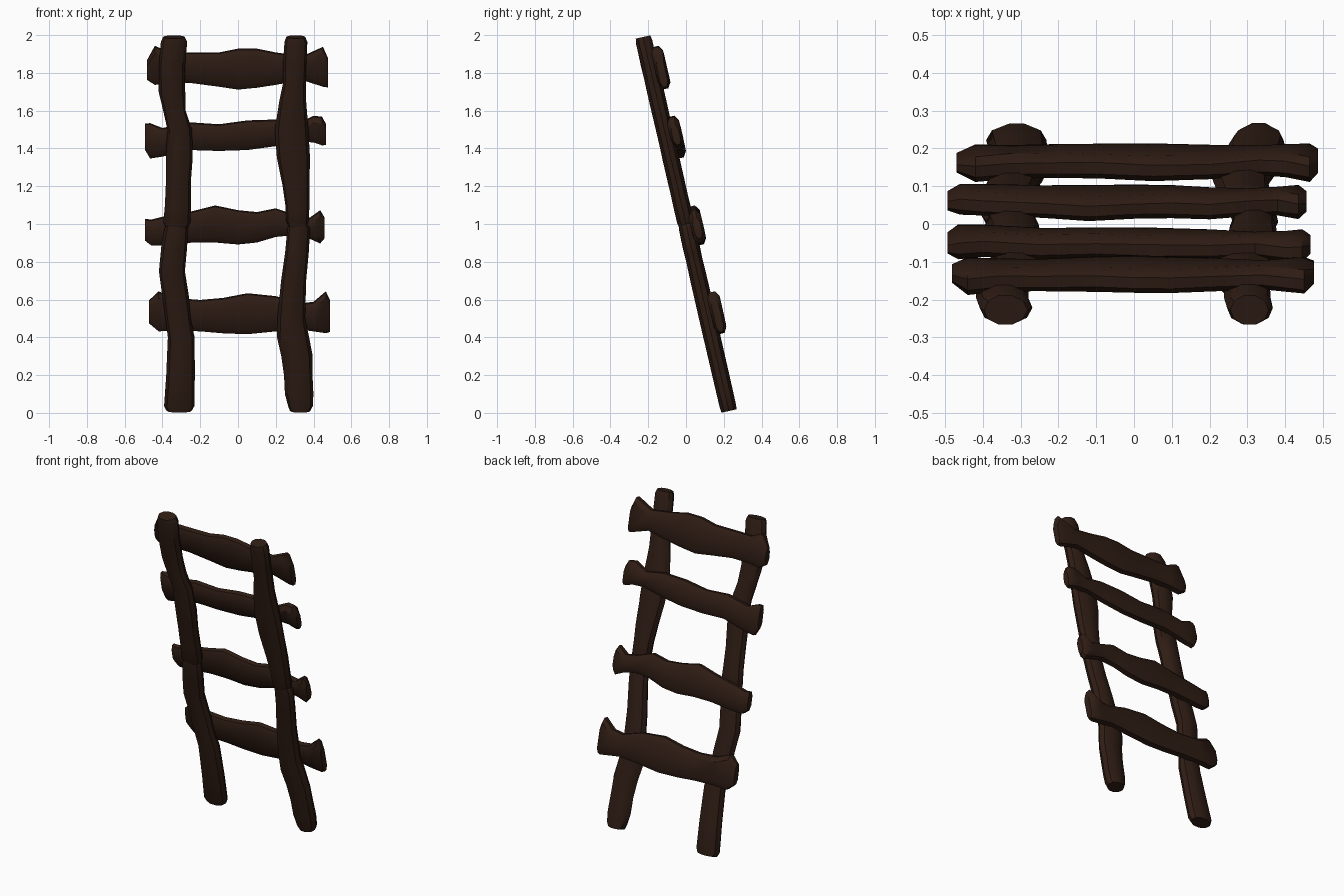
import bpy, bmesh, math, random
from mathutils import Vector

random.seed(4)
LEAN = 0.23                                   # y shift per unit of height
UP = Vector((0, -LEAN, 1)).normalized()       # along the ladder
BACK = Vector((0, 1, LEAN)).normalized()      # out of the ladder, towards +y

wood = bpy.data.materials.new("dark_wood")
wood.diffuse_color = (0.028, 0.012, 0.007, 1)


def place(x, z, d):
    """Point at x and height z on the leaning plane, pushed d backwards."""
    return Vector((x, -LEAN * (z - 1), z)) + BACK * d


def loft(name, rings):
    """Skin a list of closed rings and cap both ends."""
    bm = bmesh.new()
    rows = [[bm.verts.new(p) for p in ring] for ring in rings]
    n = len(rows[0])
    for a, b in zip(rows, rows[1:]):
        for i in range(n):
            bm.faces.new((a[i], a[(i + 1) % n], b[(i + 1) % n], b[i]))
    bm.faces.new(rows[0][::-1])
    bm.faces.new(rows[-1])
    bmesh.ops.recalc_face_normals(bm, faces=bm.faces)
    me = bpy.data.meshes.new(name)
    bm.to_mesh(me)
    bm.free()
    me.materials.append(wood)
    ob = bpy.data.objects.new(name, me)
    bpy.context.collection.objects.link(ob)
    bpy.ops.object.select_all(action='DESELECT')
    ob.select_set(True)
    bpy.context.view_layer.objects.active = ob
    bpy.ops.object.shade_smooth_by_angle(angle=math.radians(35))


def rail(name, outline):
    """Rough log: outline rows are (z, left x, right x)."""
    z0, z1 = outline[0][0], outline[-1][0]
    # extra narrower rings round off both ends
    rows = [(z, l, r, 1) for z, l, r in outline]
    rows[0] = (z0 + 0.025, *outline[0][1:], 1)
    rows[-1] = (z1 - 0.025, *outline[-1][1:], 1)
    rows = [(z0, *outline[0][1:], 0.82)] + rows + [(z1, *outline[-1][1:], 0.82)]
    rings = []
    for z, l, r, k in rows:
        c, w = (l + r) / 2, (r - l) / 2 * k
        t = (0.046 + random.uniform(-0.002, 0.002)) * (k + 1) / 2
        ring = []
        for i in range(10):
            a = math.tau * i / 10
            j = random.uniform(0.97, 1.03)
            ring.append(place(c + w * math.cos(a) * j, z, t * math.sin(a)))
        rings.append(ring)
    loft(name, rings)


def rung(name, outline):
    """Wavy plank behind the rails: outline rows are (x, top z, bottom z)."""
    rings = []
    last = len(outline) - 1
    for i, (x, top, bot) in enumerate(outline):
        h = 0.02 if i in (0, last) else 0.033
        mid = 0.054
        zo = BACK.z * mid
        e, b = 0.028, h * 0.45
        top, bot = top - zo - 0.005, bot - zo + 0.005
        section = [(top, -b), (top, b), (top - e, h), (bot + e, h),
                   (bot, b), (bot, -b), (bot + e, -h), (top - e, -h)]
        rings.append([place(x, z, mid + d + random.uniform(-0.0015, 0.0015))
                      for z, d in section])
    loft(name, rings)


# Side rails, each of two rough logs meeting at mid height
rail("left_rail_lower", [
    (0.01, -0.39, -0.23), (0.2, -0.38, -0.23), (0.4, -0.37, -0.23),
    (0.5, -0.385, -0.25), (0.62, -0.40, -0.26), (0.75, -0.42, -0.28),
    (0.88, -0.405, -0.27), (1.0, -0.39, -0.265)])
rail("left_rail_upper", [
    (0.985, -0.395, -0.25), (1.1, -0.385, -0.25), (1.22, -0.38, -0.25),
    (1.35, -0.38, -0.24), (1.5, -0.375, -0.245), (1.6, -0.395, -0.275),
    (1.7, -0.42, -0.28), (1.85, -0.42, -0.28), (1.99, -0.41, -0.27)])
rail("right_rail_lower", [
    (0.01, 0.265, 0.395), (0.1, 0.25, 0.40), (0.2, 0.245, 0.395),
    (0.3, 0.23, 0.395), (0.4, 0.207, 0.375), (0.5, 0.21, 0.357),
    (0.7, 0.23, 0.36), (0.85, 0.25, 0.375), (1.0, 0.26, 0.38)])
rail("right_rail_upper", [
    (0.99, 0.255, 0.375), (1.1, 0.25, 0.378), (1.2, 0.235, 0.38),
    (1.35, 0.208, 0.38), (1.5, 0.197, 0.375), (1.65, 0.22, 0.36),
    (1.75, 0.24, 0.36), (1.85, 0.24, 0.363), (1.99, 0.245, 0.367)])

# Plank rungs, bottom to top
rung("rung_1", [
    (-0.47, 0.60, 0.47), (-0.42, 0.645, 0.43), (-0.33, 0.61, 0.435),
    (-0.2, 0.60, 0.43), (-0.08, 0.61, 0.42), (0.05, 0.635, 0.415),
    (0.2, 0.62, 0.43), (0.33, 0.58, 0.44), (0.40, 0.59, 0.43),
    (0.465, 0.645, 0.42), (0.487, 0.60, 0.425)])
rung("rung_2", [
    (-0.493, 1.03, 0.91), (-0.46, 1.025, 0.885), (-0.40, 1.04, 0.885),
    (-0.24, 1.07, 0.90), (-0.12, 1.10, 0.90), (0, 1.075, 0.89),
    (0.1, 1.065, 0.90), (0.2, 1.085, 0.93), (0.3, 1.05, 0.94),
    (0.38, 1.035, 0.92), (0.435, 1.075, 0.895), (0.457, 1.04, 0.92)])
rung("rung_3", [
    (-0.493, 1.535, 1.39), (-0.465, 1.535, 1.345), (-0.40, 1.51, 1.355),
    (-0.25, 1.54, 1.39), (-0.1, 1.53, 1.385), (0.05, 1.55, 1.39),
    (0.2, 1.555, 1.41), (0.32, 1.535, 1.435), (0.40, 1.575, 1.43),
    (0.445, 1.57, 1.415), (0.467, 1.53, 1.415)])
rung("rung_4", [
    (-0.482, 1.87, 1.76), (-0.44, 1.945, 1.735), (-0.36, 1.91, 1.745),
    (-0.25, 1.91, 1.745), (-0.1, 1.91, 1.725), (0, 1.93, 1.71),
    (0.1, 1.93, 1.72), (0.2, 1.91, 1.735), (0.34, 1.89, 1.76),
    (0.45, 1.94, 1.725), (0.477, 1.88, 1.72)])
